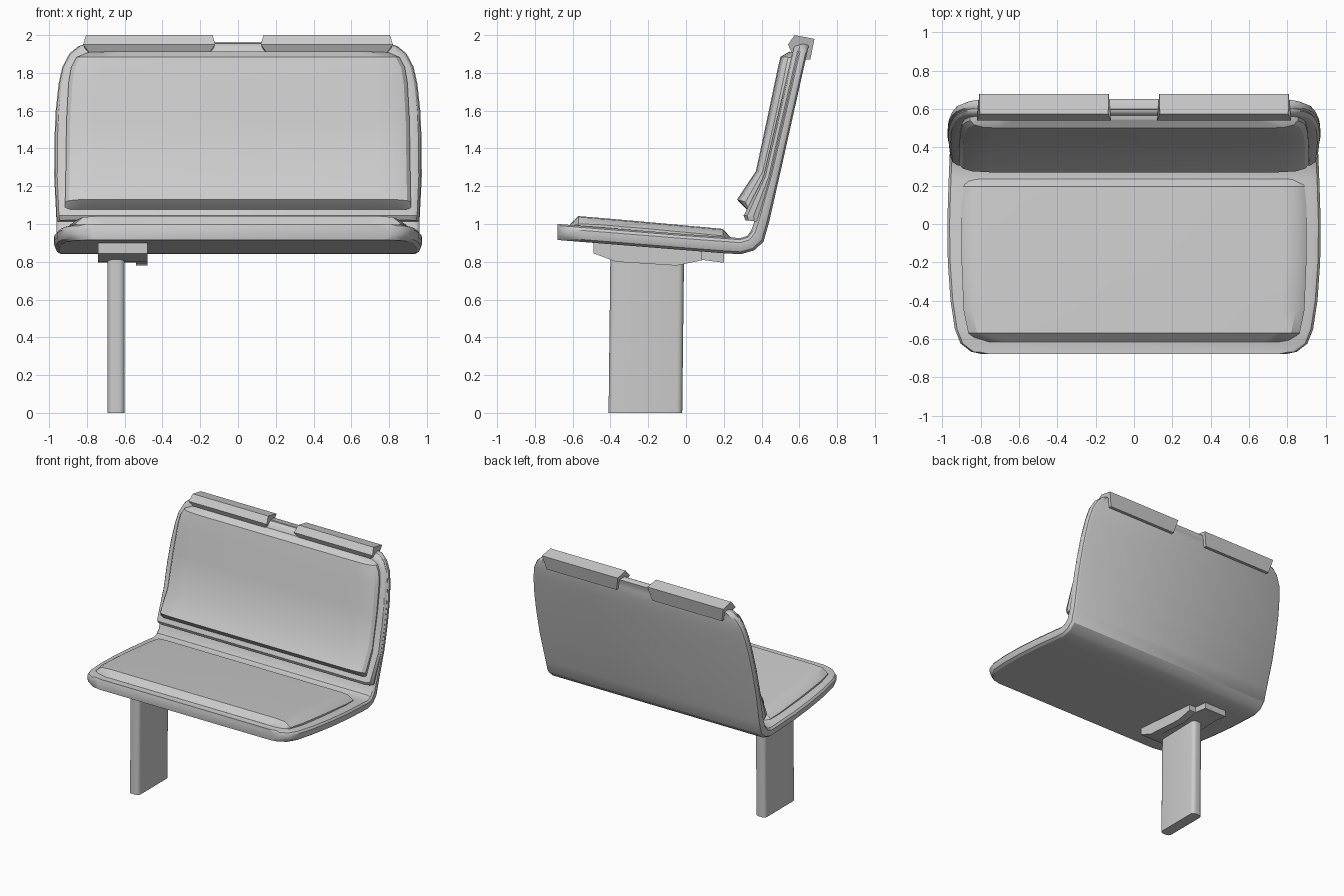
import bpy, bmesh, math

if "Cube" in bpy.data.objects:
    bpy.data.objects.remove(bpy.data.objects["Cube"])


def finish(bm, name, angle=32):
    bmesh.ops.recalc_face_normals(bm, faces=bm.faces)
    mesh = bpy.data.meshes.new(name)
    bm.to_mesh(mesh)
    bm.free()
    ob = bpy.data.objects.new(name, mesh)
    bpy.context.collection.objects.link(ob)
    bpy.ops.object.select_all(action='DESELECT')
    bpy.context.view_layer.objects.active = ob
    ob.select_set(True)
    bpy.ops.object.shade_smooth_by_angle(angle=math.radians(angle))
    return ob


def skin(bm, rings):
    """Join closed rings of points into a capped tube."""
    vs = [[bm.verts.new(p) for p in r] for r in rings]
    n = len(vs[0])
    for a, b in zip(vs, vs[1:]):
        for i in range(n):
            j = (i + 1) % n
            bm.faces.new((a[i], a[j], b[j], b[i]))
    bm.faces.new(vs[0])
    bm.faces.new(vs[-1])


def loft(name, stations, section, angle=32):
    """Stations: (outer y, outer z, inner y, inner z, half width).
    Section: (inset from the side, fraction from outer to inner)."""
    bm = bmesh.new()
    rings = []
    for oy, oz, iy, iz, w in stations:
        right = [(w - d, oy + (iy - oy) * t, oz + (iz - oz) * t) for d, t in section]
        rings.append(right + [(-x, y, z) for x, y, z in reversed(right)])
    skin(bm, rings)
    return finish(bm, name, angle)


def extrude(name, profile, x0, x1, insets=None):
    """Extrude a yz profile along x, with optional end inset per point."""
    ins = insets or [0] * len(profile)
    bm = bmesh.new()
    skin(bm, [[(x0 + d, y, z) for (y, z), d in zip(profile, ins)],
              [(x1 - d, y, z) for (y, z), d in zip(profile, ins)]])
    return finish(bm, name)


# Bent shell: seat pan running into the backrest, rounded at both ends
front = [(-.68, .79), (-.667, .85), (-.625, .905), (-.55, .935),
         (-.4, .958), (-.2, .972), (0, .975)]
pan = [(y, .861 - .08 * y, y, .946 - .08 * y, w) for y, w in front]
bend = [(.2, .845, .23, .93, .968), (.29, .84, .285, .925, .965),
        (.36, .86, .325, .937, .963), (.41, .905, .347, .97, .961),
        (.44, 1.01, .365, 1.02, .961)]
back_outline = [(1.25, .973), (1.45, .972), (1.6, .965), (1.74, .95),
                (1.83, .93), (1.90, .893), (1.94, .845), (1.96, .78)]
back = [(.44 + .224 * (z - 1.01), z - .003, .38 + .232 * (z - 1.01), z + .003, w)
        for z, w in back_outline]
loft("seat_shell", pan + bend + back,
     [(.028, 0), (.008, .15), (0, .4), (0, .72), (.012, .9), (.04, 1)])

# Padded frame on the front of the backrest, kicked forward at the bottom
frame = [(.40, 1.01, .315, 1.02, .955), (.40, 1.04, .305, 1.045, .96)]
frame += [(.46 + .225 * (z - 1.25), z, .41 + .235 * (z - 1.25), z, w - .004)
          for z, w in back_outline[:-1]] + [(.62, 1.957, .585, 1.955, .77)]
loft("back_frame", frame, [(.01, 0), (0, .45), (.012, .8), (.04, 1)])

# Backrest cushion
loft("back_cushion", [
    (.36, 1.05, .315, 1.082, .915), (.37, 1.10, .27, 1.13, .915),
    (.45, 1.27, .37, 1.28, .912), (.52, 1.55, .428, 1.55, .908),
    (.565, 1.75, .47, 1.75, .897), (.58, 1.83, .487, 1.83, .883),
    (.59, 1.88, .50, 1.885, .855), (.60, 1.91, .545, 1.912, .79)],
    [(0, 0), (0, .55), (.02, .8), (.07, .95), (.16, 1)])

# Seat cushion
loft("seat_cushion", [
    (-.62, .97, -.615, .998, .80), (-.57, .96, -.57, 1.042, .865),
    (-.45, .96, -.45, 1.032, .89), (-.2, .94, -.2, 1.010, .90),
    (.1, .91, .1, .983, .90), (.195, .90, .195, .974, .89),
    (.235, .90, .235, .93, .87)],
    [(0, 0), (0, .5), (.045, .93), (.12, 1)])

# Pair of wrap-over caps on the top edge
cap = [(.56, 1.905), (.54, 1.95), (.575, 2.0), (.68, 1.98), (.658, 1.87), (.625, 1.87)]
for name, x0, x1 in (("left_top_cap", -.82, -.12), ("right_top_cap", .12, .82)):
    extrude(name, cap, x0, x1, [.035, 0, .015, .012, .04, .04])

# Stepped mounting bracket under the seat
extrude("bracket_plate", [(-.49, .905), (-.49, .845), (-.37, .80), (.085, .81),
                          (.2, .795), (.2, .85)], -.74, -.54)
extrude("bracket_strip", [(-.49, .905), (-.49, .845), (-.37, .80), (-.05, .78),
                          (.085, .808), (.085, .858)], -.54, -.48)

# Single flat leg with rounded edges, offset to one side
bm = bmesh.new()
bmesh.ops.create_cube(bm, size=1)
for v in bm.verts:
    top = v.co.z > 0
    v.co = (-.645 + v.co.x * .09, (-.205 if top else -.215) + v.co.y * .39,
            .86 if top else 0)
upright = [e for e in bm.edges if abs(e.verts[0].co.z - e.verts[1].co.z) > .5]
bmesh.ops.bevel(bm, geom=upright, offset=.03, segments=4, profile=.5, affect='EDGES')
finish(bm, "leg")
